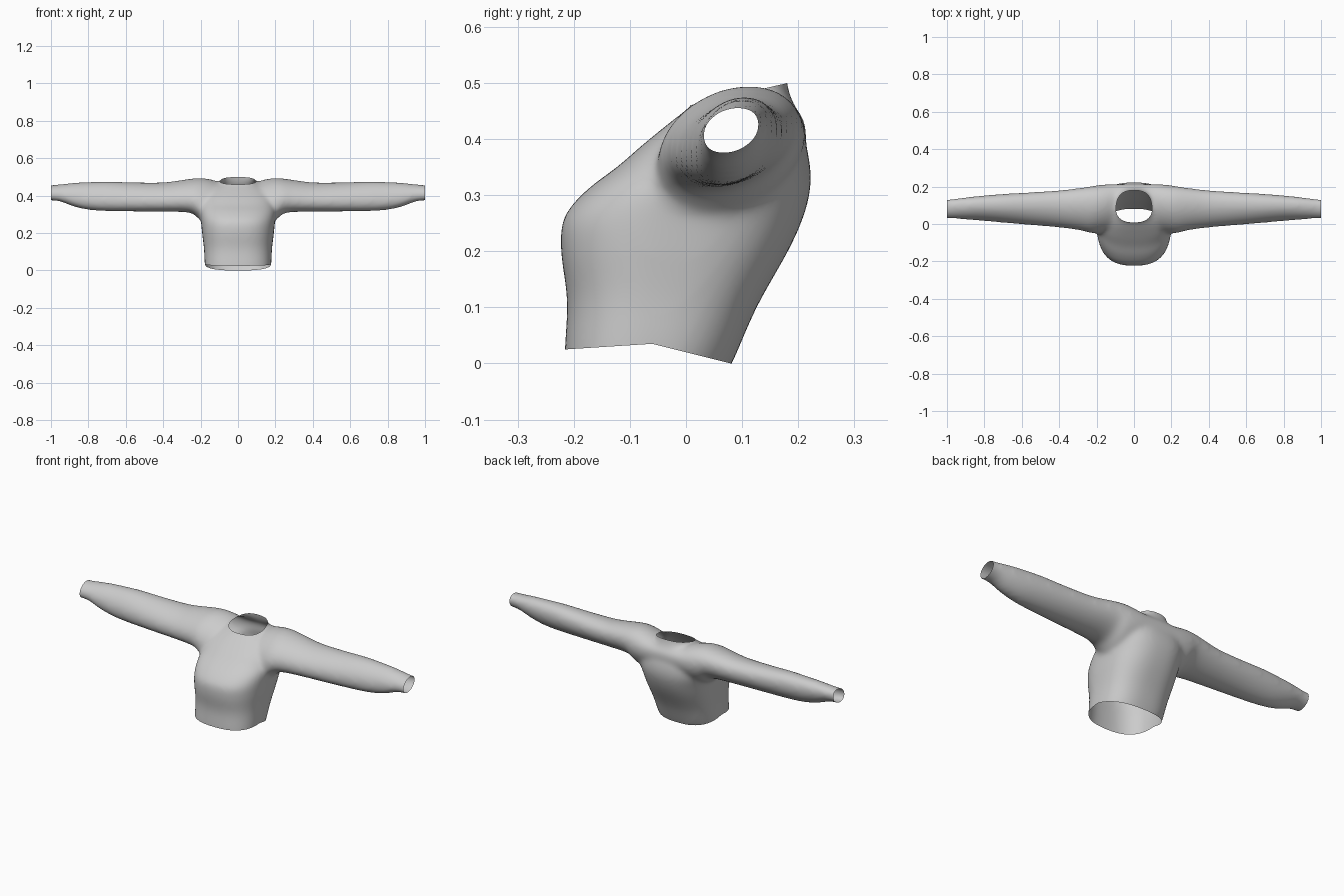
import bpy, bmesh, math
from mathutils import Vector

if "Cube" in bpy.data.objects:
    bpy.data.objects.remove(bpy.data.objects["Cube"])


def smooth_rows(rows, steps=4):
    """Catmull-Rom interpolation between section rows."""
    out = []
    for i in range(len(rows) - 1):
        p0, p1 = rows[max(i - 1, 0)], rows[i]
        p2, p3 = rows[i + 1], rows[min(i + 2, len(rows) - 1)]
        for s in range(steps):
            t = s / steps
            out.append([0.5 * (2 * b + (c - a) * t + (2 * a - 5 * b + 4 * c - d) * t * t
                               + (3 * b - a - 3 * c + d) * t ** 3)
                        for a, b, c, d in zip(p0, p1, p2, p3)])
    return out + [list(rows[-1])]


def loft(bm, rings):
    """Closed tube through rings of points."""
    vr = [[bm.verts.new(p) for p in ring] for ring in rings]
    n = len(vr[0])
    faces = [bm.faces.new((a[i], a[(i + 1) % n], b[(i + 1) % n], b[i]))
             for a, b in zip(vr, vr[1:]) for i in range(n)]
    faces += [bm.faces.new(vr[0][::-1]), bm.faces.new(vr[-1])]
    bmesh.ops.recalc_face_normals(bm, faces=faces)


def power(v, e):
    return math.copysign(abs(v) ** e, v)


N = 48
ANG = [2 * math.pi * i / N for i in range(N)]

# Torso sections: z, front y, back y, half width
torso = [(-0.08, -0.216, 0.04, 0.172), (0.0, -0.216, 0.082, 0.178),
         (0.10, -0.212, 0.126, 0.182), (0.20, -0.223, 0.182, 0.192),
         (0.26, -0.218, 0.209, 0.198), (0.31, -0.176, 0.222, 0.205),
         (0.35, -0.123, 0.222, 0.203), (0.39, -0.077, 0.214, 0.195),
         (0.43, -0.028, 0.203, 0.165), (0.46, 0.010, 0.193, 0.115),
         (0.478, 0.019, 0.185, 0.092), (0.51, 0.020, 0.179, 0.086),
         (0.56, 0.020, 0.178, 0.085)]

# Sleeve sections: x, front y, back y, bottom z, top z
sleeve = [(0.0, -0.01, 0.215, 0.32, 0.470), (0.10, -0.03, 0.214, 0.29, 0.476),
          (0.15, -0.045, 0.212, 0.268, 0.488), (0.20, -0.052, 0.207, 0.270, 0.495),
          (0.24, -0.046, 0.200, 0.302, 0.492), (0.29, -0.034, 0.193, 0.312, 0.485),
          (0.40, -0.019, 0.180, 0.314, 0.471), (0.55, -0.006, 0.170, 0.315, 0.471),
          (0.70, 0.007, 0.161, 0.317, 0.476), (0.80, 0.016, 0.153, 0.324, 0.473),
          (0.88, 0.022, 0.145, 0.342, 0.469), (0.95, 0.028, 0.136, 0.368, 0.461),
          (1.00, 0.028, 0.132, 0.374, 0.457), (1.07, 0.028, 0.132, 0.374, 0.457)]

bm = bmesh.new()

# Torso with neck column
loft(bm, [[(w * power(math.cos(a), 0.78),
            (f + b) / 2 + (b - f) / 2 * power(math.sin(a), 0.78), z) for a in ANG]
          for z, f, b, w in smooth_rows(torso)])

# Both sleeves, slightly tilted ovals
for side in (1, -1):
    loft(bm, [[(side * x, (f + b) / 2 + (b - f) / 2 * math.cos(a),
                (lo + hi) / 2 + (hi - lo) / 2 * math.sin(a + 0.28)) for a in ANG]
              for x, f, b, lo, hi in smooth_rows(sleeve)])

mesh = bpy.data.meshes.new("sweater")
bm.to_mesh(mesh)
bm.free()
sweater = bpy.data.objects.new("sweater", mesh)
bpy.context.collection.objects.link(sweater)

# Fuse the parts into one skin
rm = sweater.modifiers.new("fuse", 'REMESH')
rm.mode = 'VOXEL'
rm.voxel_size = 0.009
dg = bpy.context.evaluated_depsgraph_get()
ev = sweater.evaluated_get(dg)
bm = bmesh.new()
bm.from_mesh(ev.to_mesh())
ev.to_mesh_clear()
sweater.modifiers.clear()
for _ in range(12):
    bmesh.ops.smooth_vert(bm, verts=bm.verts, factor=0.5,
                          use_axis_x=True, use_axis_y=True, use_axis_z=True)


def cut(co, normal, faces):
    """Open the skin by removing everything beyond a plane."""
    faces = list(faces)
    edges = list({e for f in faces for e in f.edges})
    verts = list({v for f in faces for v in f.verts})
    bmesh.ops.bisect_plane(bm, geom=verts + edges + faces, dist=1e-6,
                           plane_co=co, plane_no=normal, clear_outer=True)


# Open cuffs, hem and neckline
cut((1, 0, 0), (1, 0, 0), bm.faces)
cut((-1, 0, 0), (-1, 0, 0), bm.faces)
cut((0, 0, 0), (0, 0, -1), bm.faces)
neck = [f for f in bm.faces
        if abs(f.calc_center_median().x) < 0.115 and f.calc_center_median().z > 0.43]
cut((0, 0.02, 0.463), Vector((0, -0.036, 0.158)).normalized(), neck)


# Wavy hem: raised at the sides and front, lowest at the back
def hem_height(y):
    if y < -0.06:
        return 0.025 + 0.010 * (y + 0.215) / 0.155
    return 0.035 * max(0.0, min(1.0, (0.08 - y) / 0.14))


for v in bm.verts:
    if v.co.z < 0.2:
        v.co.z += hem_height(v.co.y) * (1 - v.co.z / 0.2)

for f in bm.faces:
    f.smooth = True
bm.to_mesh(mesh)
bm.free()

# Plain grey cloth
cloth = bpy.data.materials.new("grey cloth")
cloth.diffuse_color = (0.6, 0.6, 0.6, 1)
cloth.use_nodes = True
cloth.node_tree.nodes["Principled BSDF"].inputs["Base Color"].default_value = cloth.diffuse_color
mesh.materials.clear()
mesh.materials.append(cloth)
